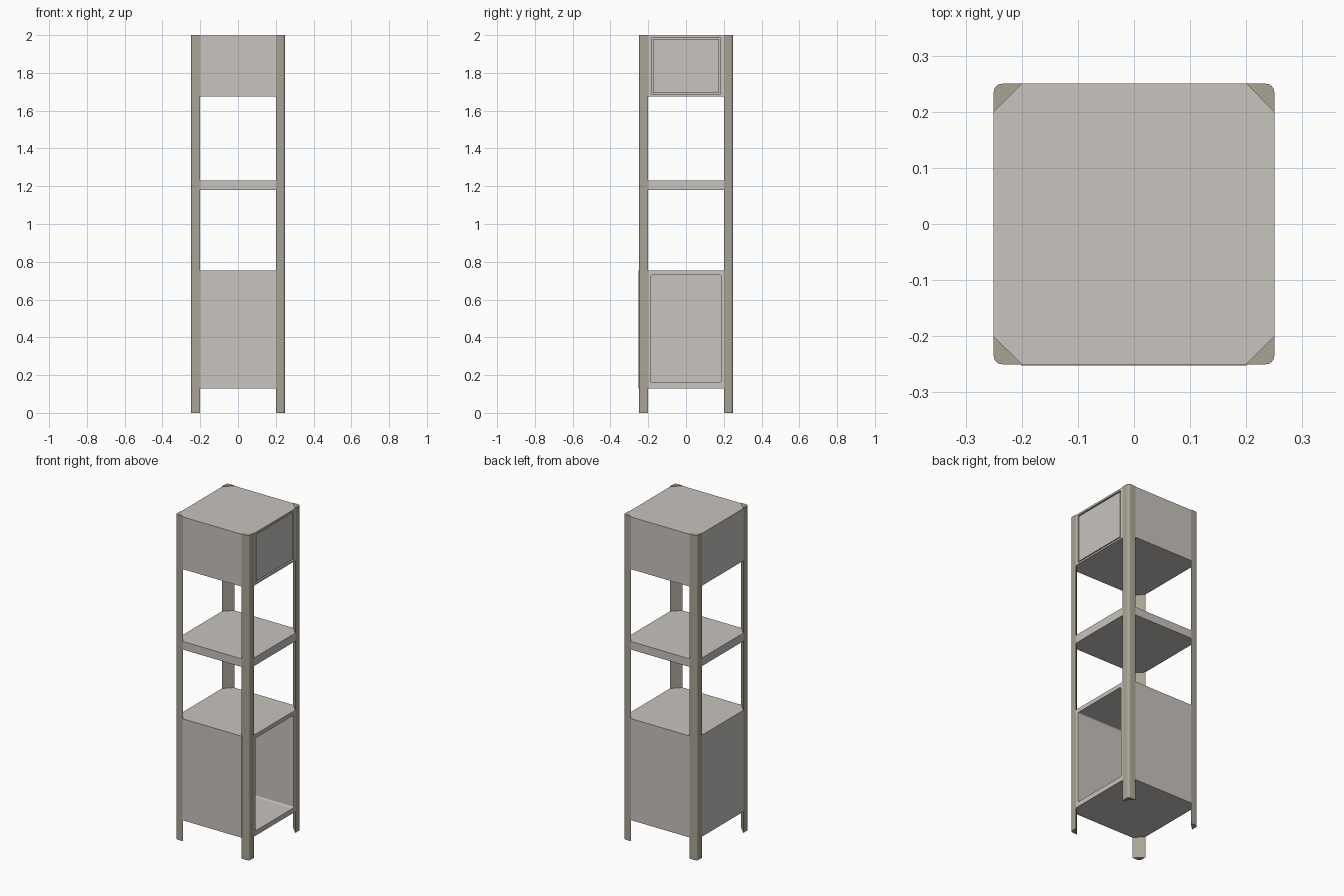
import bpy, bmesh, math

if "Cube" in bpy.data.objects:
    bpy.data.objects.remove(bpy.data.objects["Cube"])


def material(name, rgb):
    m = bpy.data.materials.new(name)
    m.diffuse_color = (*rgb, 1)
    m.use_nodes = True
    m.node_tree.nodes["Principled BSDF"].inputs["Base Color"].default_value = m.diffuse_color
    return m


BODY = material("warm_grey", (0.578, 0.546, 0.515))
LEG = material("olive_grey", (0.392, 0.371, 0.296))


def prism(name, pts, z0, z1, mat):
    """Extrude a counter-clockwise plan outline from z0 to z1."""
    bm = bmesh.new()
    low = [bm.verts.new((x, y, z0)) for x, y in pts]
    top = [bm.verts.new((x, y, z1)) for x, y in pts]
    bm.faces.new(low[::-1])
    bm.faces.new(top)
    n = len(pts)
    for i in range(n):
        j = (i + 1) % n
        bm.faces.new((low[i], low[j], top[j], top[i]))
    bmesh.ops.recalc_face_normals(bm, faces=bm.faces)
    me = bpy.data.meshes.new(name)
    bm.to_mesh(me)
    bm.free()
    me.materials.append(mat)
    ob = bpy.data.objects.new(name, me)
    bpy.context.collection.objects.link(ob)
    return ob


def octagon(front=-0.25):
    a, b = 0.25, 0.2
    return [(-b, front), (b, front), (a, -b), (a, b), (b, a), (-b, a), (-a, b), (-a, -b)]


def block(name, x0, x1, y, z0, z1, radius=0.0):
    """Box facing +x with optionally rounded corners in the YZ plane."""
    ob = prism(name, [(x0, -y), (x1, -y), (x1, y), (x0, y)], z0, z1, BODY)
    if radius:
        bm = bmesh.new()
        bm.from_mesh(ob.data)
        edges = [e for e in bm.edges if abs(e.verts[0].co.x - e.verts[1].co.x) > 0.001]
        bmesh.ops.bevel(bm, geom=edges, offset=radius, segments=3, profile=0.5, affect='EDGES')
        bm.to_mesh(ob.data)
        bm.free()
    return ob


def cut(target, cutter):
    cutter.hide_render = True
    mod = target.modifiers.new("cut", 'BOOLEAN')
    mod.operation = 'DIFFERENCE'
    mod.solver = 'EXACT'
    mod.object = cutter
    bpy.context.view_layer.objects.active = target
    bpy.ops.object.modifier_apply(modifier=mod.name)
    bpy.data.objects.remove(cutter)


# Corner legs: triangular section with a rounded outer corner
r, c = 0.015, 0.235
section = [(0.2, 0.25), (0.25, 0.2)]
section += [(c + r * math.cos(t * math.pi / 12), c + r * math.sin(t * math.pi / 12)) for t in range(7)]
for sx, sn in ((-1, "left"), (1, "right")):
    for sy, fn in ((-1, "front"), (1, "back")):
        leg = prism(f"{fn}_{sn}_leg", [(x * sx, y * sy) for x, y in section], 0, 2, LEG)
        bpy.ops.object.select_all(action='DESELECT')
        leg.select_set(True)
        bpy.context.view_layer.objects.active = leg
        bpy.ops.object.shade_smooth_by_angle(angle=math.radians(30))

# Lower cabinet, open on the right side
cabinet = prism("lower_cabinet", octagon(-0.2525), 0.13, 0.755, BODY)
cut(cabinet, block("cabinet_cutter", -0.23, 0.3, 0.185, 0.16, 0.73, 0.008))

# Middle shelf
prism("middle_shelf", octagon(), 1.18, 1.23, BODY)

# Upper box with an inset door on the right side
upper = prism("upper_box", octagon(), 1.675, 1.997, BODY)
cut(upper, block("door_cutter", 0.22, 0.3, 0.183, 1.686, 1.986))
block("upper_door", 0.215, 0.248, 0.176, 1.693, 1.979)
